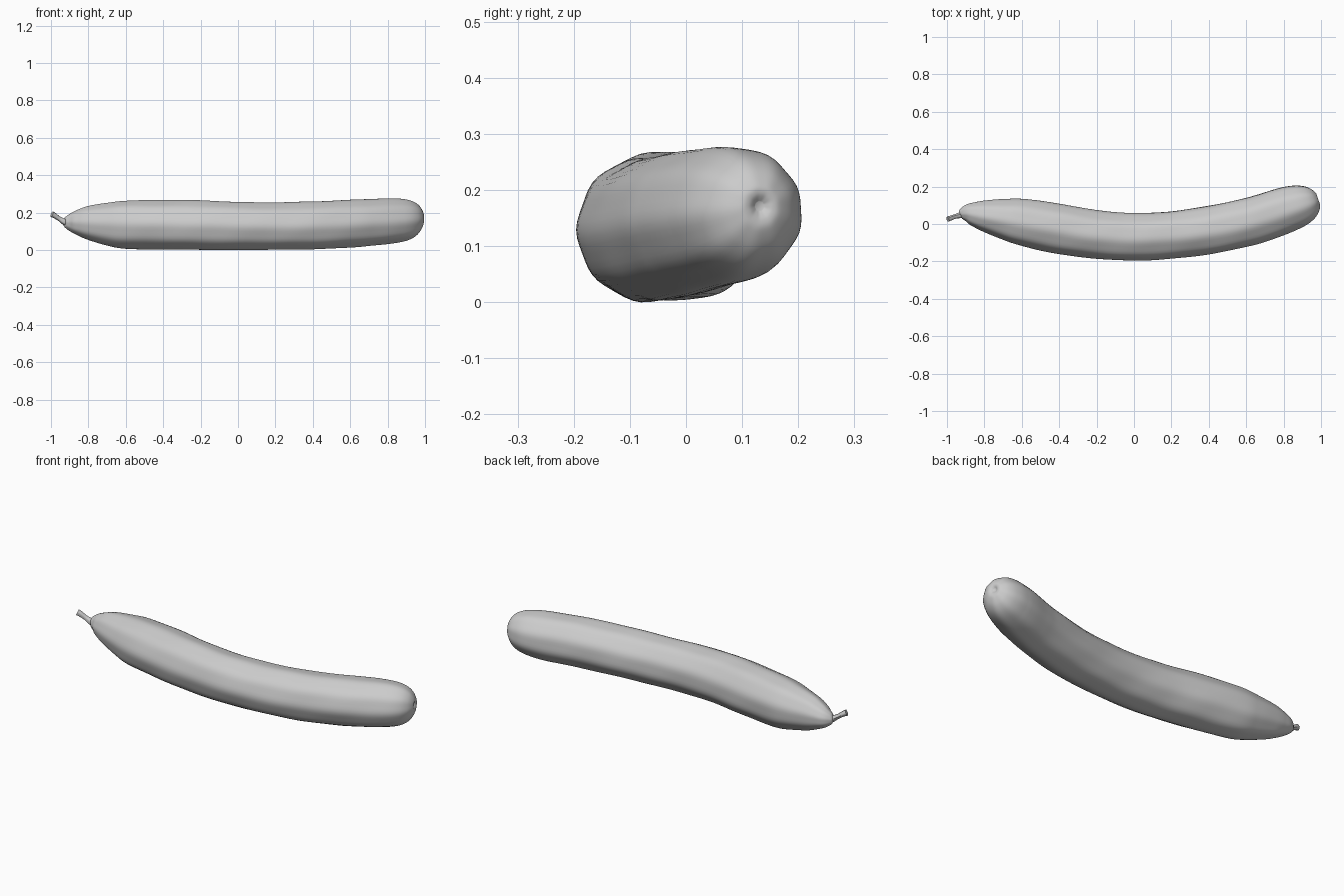
import bpy, bmesh, math
from mathutils import Vector

if "Cube" in bpy.data.objects:
    bpy.data.objects.remove(bpy.data.objects["Cube"])

SIDES = 56

# Body stations: x, y, z of the spine, half width, half height
BODY = [(-0.932, 0.052, 0.150, 0.012, 0.013),
        (-0.922, 0.055, 0.150, 0.028, 0.030),
        (-0.89, 0.058, 0.150, 0.050, 0.052),
        (-0.85, 0.053, 0.149, 0.067, 0.071),
        (-0.80, 0.045, 0.147, 0.083, 0.090),
        (-0.70, 0.029, 0.141, 0.107, 0.113),
        (-0.60, 0.012, 0.138, 0.124, 0.128),
        (-0.40, -0.024, 0.138, 0.133, 0.132),
        (-0.20, -0.055, 0.136, 0.129, 0.131),
        (0.0, -0.067, 0.132, 0.127, 0.128),
        (0.20, -0.057, 0.131, 0.126, 0.126),
        (0.40, -0.032, 0.135, 0.128, 0.127),
        (0.60, 0.010, 0.145, 0.127, 0.127),
        (0.70, 0.039, 0.151, 0.126, 0.125),
        (0.80, 0.073, 0.157, 0.123, 0.122),
        (0.88, 0.099, 0.162, 0.112, 0.113),
        (0.93, 0.115, 0.165, 0.094, 0.098),
        (0.963, 0.126, 0.168, 0.069, 0.074),
        (0.982, 0.132, 0.171, 0.040, 0.043),
        (0.984, 0.133, 0.173, 0.022, 0.024),
        (0.976, 0.131, 0.174, 0.008, 0.008)]

# Stem stations
STEM = [(-0.905, 0.058, 0.148, 0.020, 0.022),
        (-0.928, 0.047, 0.154, 0.016, 0.017),
        (-0.955, 0.040, 0.170, 0.012, 0.012),
        (-0.980, 0.031, 0.187, 0.013, 0.014),
        (-0.995, 0.025, 0.195, 0.014, 0.016)]


def spline(pts, steps):
    """Catmull-Rom samples through the stations."""
    out = []
    for i in range(len(pts) - 1):
        p0, p1 = pts[max(i - 1, 0)], pts[i]
        p2, p3 = pts[i + 1], pts[min(i + 2, len(pts) - 1)]
        for s in range(steps):
            t = s / steps
            out.append([0.5 * (2 * b + (c - a) * t + (2 * a - 5 * b + 4 * c - d) * t * t
                               + (3 * b - a - 3 * c + d) * t ** 3)
                        for a, b, c, d in zip(p0, p1, p2, p3)])
    out.append(list(pts[-1]))
    return out


def body_shape(a, x):
    """Soft lengthwise ridges with a little unevenness."""
    ridge = 0.013 * math.cos(9 * a + 0.5 * math.sin(2 * x))
    wobble = 0.006 * math.sin(11 * x + 3 * a) + 0.005 * math.sin(23 * x - 4 * a)
    return 1 + ridge + wobble * max(0.0, 1 - abs(x) ** 6)


def loft(name, stations, sides, steps, shape, tilt=False):
    rows = spline(stations, steps)
    bm = bmesh.new()
    rings = []
    for i, (x, y, z, w, h) in enumerate(rows):
        # The blunt tip folds inward, so keep its direction fixed
        j = min(max(i, 1), len(rows) - 2)
        d = Vector(rows[j + 1][:3]) - Vector(rows[j - 1][:3])
        if not tilt:
            d.z = 0
            if x > 0.85:
                d = Vector((0.945, 0.33, 0))
        d.normalize()
        side = d.cross(Vector((0, 0, 1))).normalized()
        up = side.cross(d)
        ring = []
        for k in range(sides):
            a = 2 * math.pi * k / sides
            r = shape(a, x)
            ring.append(bm.verts.new(Vector((x, y, z)) + side * (w * r * math.cos(a))
                                     + up * (h * r * math.sin(a))))
        rings.append(ring)
    for r0, r1 in zip(rings, rings[1:]):
        for k in range(sides):
            n = (k + 1) % sides
            bm.faces.new((r0[k], r0[n], r1[n], r1[k]))
    bm.faces.new(rings[0])
    bm.faces.new(rings[-1])
    bmesh.ops.recalc_face_normals(bm, faces=bm.faces)
    mesh = bpy.data.meshes.new(name)
    bm.to_mesh(mesh)
    bm.free()
    obj = bpy.data.objects.new(name, mesh)
    bpy.context.collection.objects.link(obj)
    bpy.ops.object.select_all(action='DESELECT')
    obj.select_set(True)
    bpy.context.view_layer.objects.active = obj
    bpy.ops.object.shade_smooth_by_angle(angle=math.radians(50))
    return obj


# Curved fruit body with rounded blossom end
body = loft("cucumber_body", BODY, SIDES, 6, body_shape)

# Short dried stem
loft("stem", STEM, 16, 4, lambda a, x: 1 + 0.08 * math.cos(5 * a), tilt=True)

# Rest the fruit on the ground
low = min(v.co.z for v in body.data.vertices)
for o in bpy.context.collection.objects:
    o.location.z = -low
